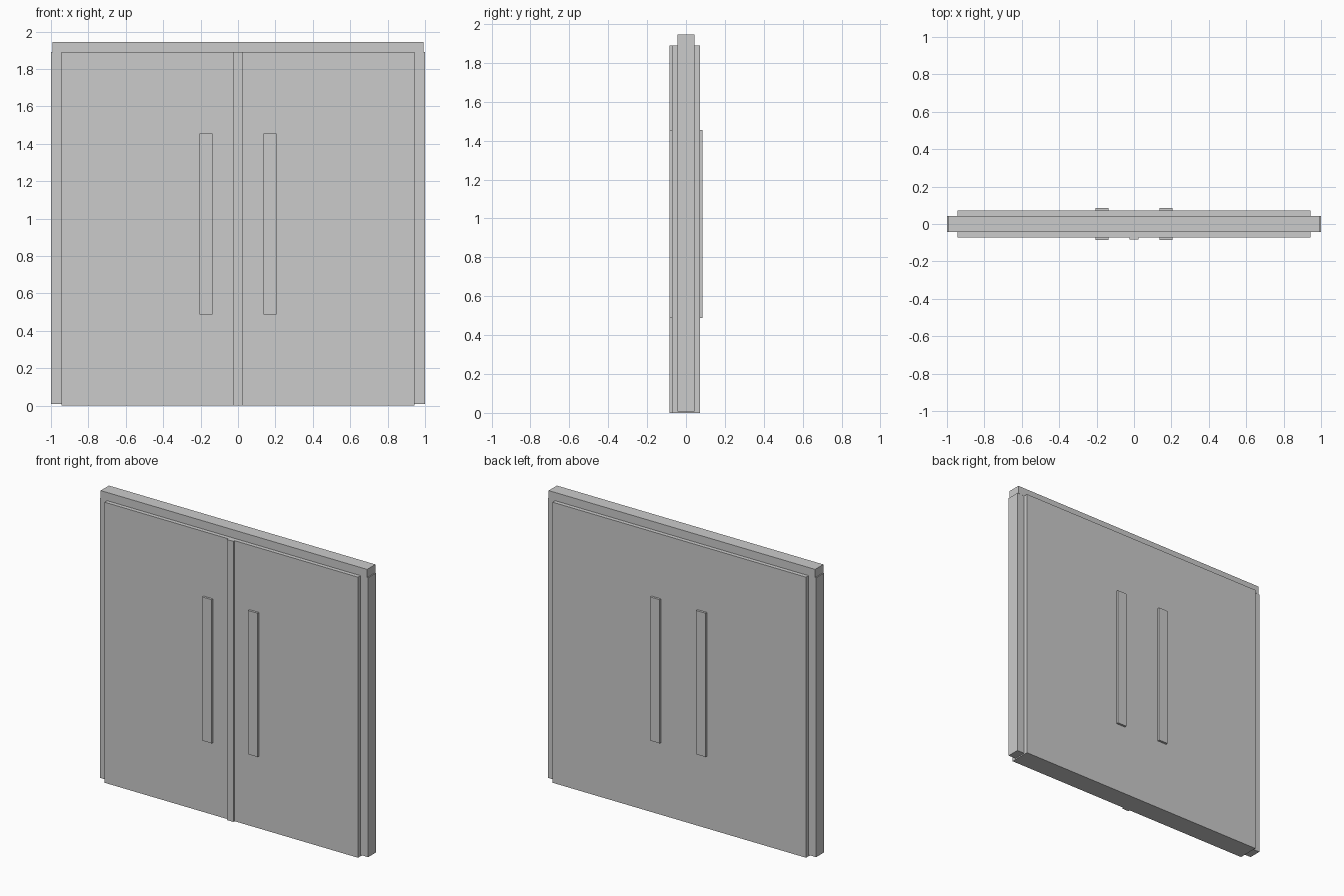
import bpy

if "Cube" in bpy.data.objects:
    bpy.data.objects.remove(bpy.data.objects["Cube"])


def box(name, x0, x1, y0, y1, z0, z1):
    """Axis-aligned box given by its extents."""
    bpy.ops.mesh.primitive_cube_add(
        size=1, location=((x0 + x1) / 2, (y0 + y1) / 2, (z0 + z1) / 2))
    ob = bpy.context.object
    ob.name = name
    ob.scale = (x1 - x0, y1 - y0, z1 - z0)
    bpy.ops.object.transform_apply(location=False, rotation=False, scale=True)
    return ob


# Double door slab, flush across the back
box("door_slab", -0.944, 0.944, -0.071, 0.071, 0, 1.89)

# Cover strip over the meeting edge, front only
box("meeting_strip", -0.024, 0.024, -0.084, -0.071, 0, 1.89)

# Frame: lintel and two jambs raised slightly off the floor
box("lintel", -0.993, 0.993, -0.044, 0.044, 1.89, 1.945)
for side, x0, x1 in (("left", -1.0, -0.944), ("right", 0.944, 1.0)):
    box(f"jamb_{side}", x0, x1, -0.043, 0.043, 0.008, 1.89)

# Flat pull handles on both leaves, front and back
for side, x in (("left", -0.171), ("right", 0.171)):
    for face, y0, y1 in (("front", -0.086, -0.071), ("back", 0.071, 0.086)):
        box(f"handle_{side}_{face}", x - 0.035, x + 0.035, y0, y1, 0.487, 1.455)
